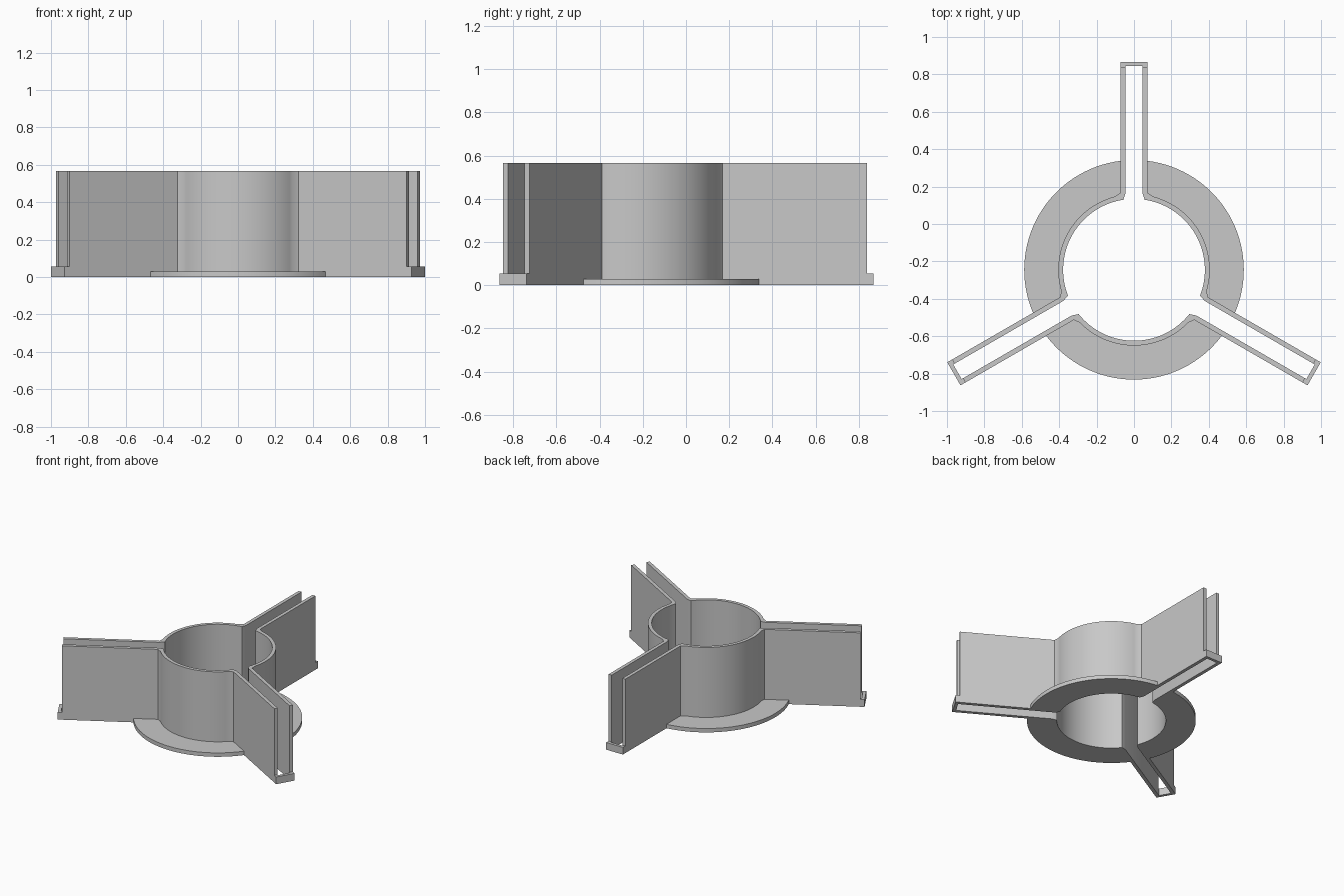
import bpy, bmesh, math
from mathutils import Matrix, Vector

if "Cube" in bpy.data.objects:
    bpy.data.objects.remove(bpy.data.objects["Cube"])

CENTRE = Vector((0, -0.245, 0))
R_IN, R_OUT, R_FLANGE = 0.379, 0.405, 0.587
SLOT, ARM = 0.045, 0.071            # half widths inside and outside each arm
ARM_END, TIP_IN, TIP = 1.082, 1.09, 1.112
HEIGHT, FLANGE_H, TIP_H = 0.567, 0.03, 0.055
SEG = 32
THIRD = math.radians(120)

grey = bpy.data.materials.new("grey plastic")
grey.diffuse_color = (0.58, 0.58, 0.58, 1)
grey.use_nodes = True
grey.node_tree.nodes["Principled BSDF"].inputs["Base Color"].default_value = grey.diffuse_color


def strip_solid(name, pairs, height, turn):
    """Extrude a strip given as (inner, outer) point pairs, turned about the hub."""
    bm = bmesh.new()
    rows = [[bm.verts.new((p[0], p[1], z)) for z in (0, height) for p in pair]
            for pair in pairs]
    for a, b in zip(rows, rows[1:]):
        for i, j in ((0, 1), (1, 3), (3, 2), (2, 0)):
            bm.faces.new((a[i], a[j], b[j], b[i]))
    for r in (rows[0], rows[-1]):
        bm.faces.new((r[0], r[1], r[3], r[2]))
    bmesh.ops.recalc_face_normals(bm, faces=bm.faces)
    bm.transform(Matrix.Translation(CENTRE) @ Matrix.Rotation(turn, 4, 'Z'))
    me = bpy.data.meshes.new(name)
    bm.to_mesh(me)
    bm.free()
    me.materials.append(grey)
    ob = bpy.data.objects.new(name, me)
    bpy.context.collection.objects.link(ob)
    bpy.context.view_layer.objects.active = ob
    ob.select_set(True)
    bpy.ops.object.shade_smooth_by_angle(angle=math.radians(25))
    ob.select_set(False)
    return ob


def arc(r, half_gap):
    """Arc between two arms, clockwise from +y, leaving a gap at each end."""
    a = math.asin(half_gap / r)
    angles = [a + (THIRD - 2 * a) * i / SEG for i in range(SEG + 1)]
    return [(r * math.sin(t), r * math.cos(t)) for t in angles]


def mirrored(p):
    """Reflect a point across the middle of the sector, 30 degrees above +x."""
    c, s = math.cos(THIRD / 2), math.sin(THIRD / 2)
    return (c * p[0] + s * p[1], s * p[0] - c * p[1])


# Hub wall third with its two arm walls
start = [((SLOT, ARM_END), (ARM, ARM_END)), ((SLOT, 0.41), (ARM, 0.413))]
end = [tuple(mirrored(p) for p in pair) for pair in reversed(start)]
wall = start + list(zip(arc(R_IN, 0.057), arc(R_OUT, 0.1))) + end

# Base flange third, clipped by the arms
flange = list(zip(arc(R_OUT - 0.001, ARM), arc(R_FLANGE, ARM)))

# Low U-shaped bridge closing the foot of each arm
bridge = [((-SLOT, ARM_END), (-ARM, ARM_END)), ((-SLOT, TIP_IN), (-ARM, TIP)),
          ((SLOT, TIP_IN), (ARM, TIP)), ((SLOT, ARM_END), (ARM, ARM_END))]

for k in range(3):
    turn = k * THIRD
    strip_solid(f"hub_and_arm_wall_{k + 1}", wall, HEIGHT, turn)
    strip_solid(f"base_flange_{k + 1}", flange, FLANGE_H, turn)
    strip_solid(f"arm_tip_bridge_{k + 1}", bridge, TIP_H, turn)
